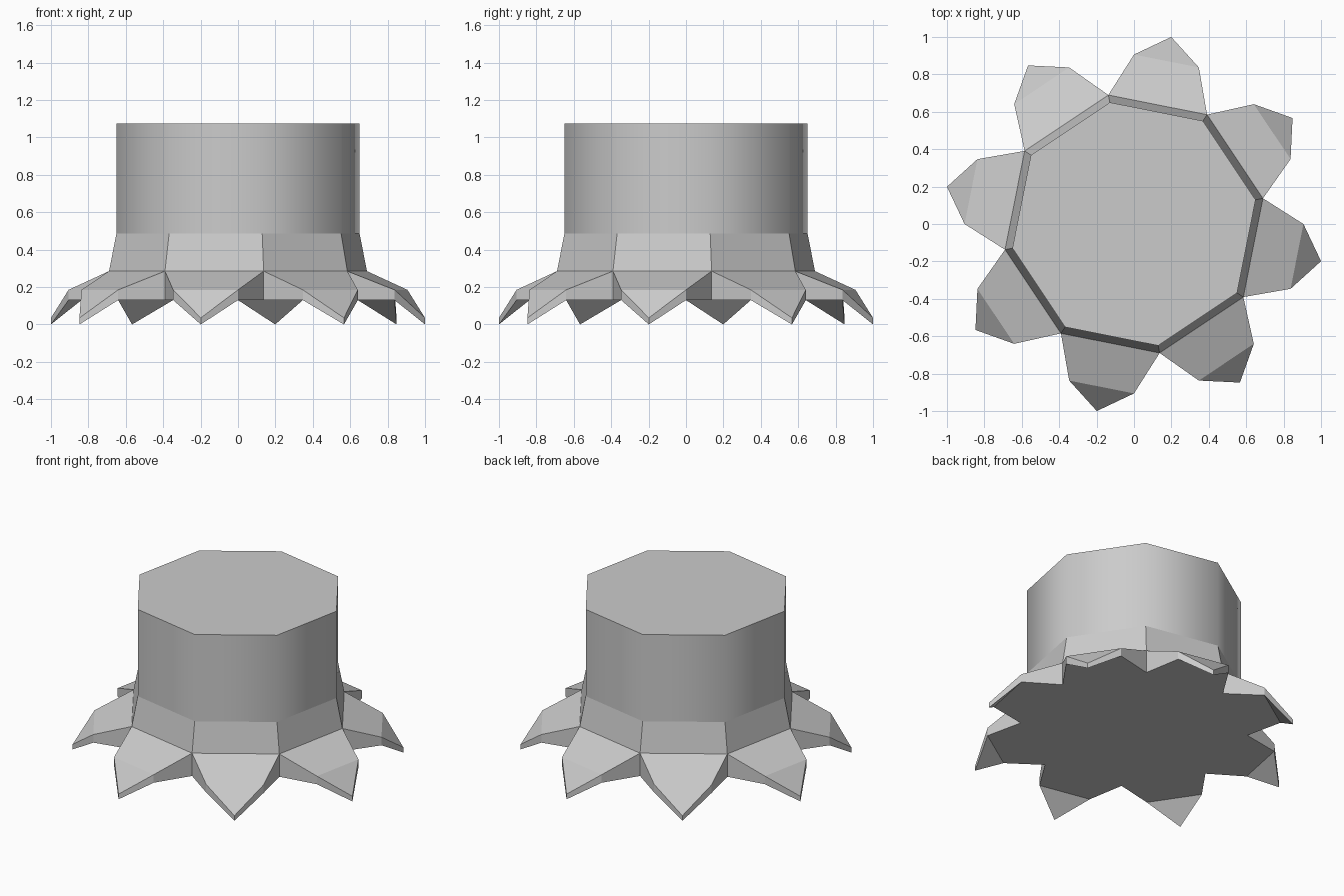
import bpy, bmesh
from math import sin, cos, radians

if "Cube" in bpy.data.objects:
    bpy.data.objects.remove(bpy.data.objects["Cube"])

SIDES = 8
STEP = 45.0
bm = bmesh.new()


def ring(radius, offset, z):
    """Eight vertices around z, starting at the given angle in degrees."""
    return [bm.verts.new((radius * cos(radians(offset + STEP * i)),
                          radius * sin(radians(offset + STEP * i)), z))
            for i in range(SIDES)]


# trunk rings
top = ring(0.663, 11.25, 1.075)
waist = ring(0.663, 11.25, 0.485)
collar = ring(0.703, 11.25, 0.285)

# root rings: valley between roots, two shoulders and the pointed tip
valley = ring(0.703, 11.25, 0.13)
left_hi, left_lo = ring(0.906, 22.5, 0.185), ring(0.906, 22.5, 0.13)
right_hi, right_lo = ring(0.906, 45, 0.185), ring(0.906, 45, 0.13)
tip_hi, tip_lo = ring(1.0196, 33.75, 0.035), ring(1.0196, 33.75, 0.0)

walls = []
underside = []
for i in range(SIDES):
    j = (i + 1) % SIDES
    a, b, t = left_hi[i], right_hi[i], tip_hi[i]
    al, bl, tl = left_lo[i], right_lo[i], tip_lo[i]
    # trunk wall and flared collar
    walls.append(bm.faces.new((waist[i], waist[j], top[j], top[i])))
    bm.faces.new((collar[i], collar[j], waist[j], waist[i]))
    # root top
    bm.faces.new((collar[i], a, b, collar[j]))
    bm.faces.new((a, t, b))
    # root sides
    bm.faces.new((valley[i], al, a, collar[i]))
    bm.faces.new((al, tl, t, a))
    bm.faces.new((tl, bl, b, t))
    bm.faces.new((bl, valley[j], collar[j], b))
    # root tip underside
    bm.faces.new((al, bl, tl))
    underside += [valley[i], al, bl]

# cut face and flat base
bm.faces.new(top)
bm.faces.new(underside[::-1])
bmesh.ops.recalc_face_normals(bm, faces=bm.faces[:])

# only the trunk wall is smooth, with crisp rims
for f in walls:
    f.smooth = True
    for e in f.edges:
        if abs(e.verts[0].co.z - e.verts[1].co.z) < 1e-4:
            e.smooth = False

mesh = bpy.data.meshes.new("tree_stump")
bm.to_mesh(mesh)
bm.free()
bpy.context.collection.objects.link(bpy.data.objects.new("tree_stump", mesh))
